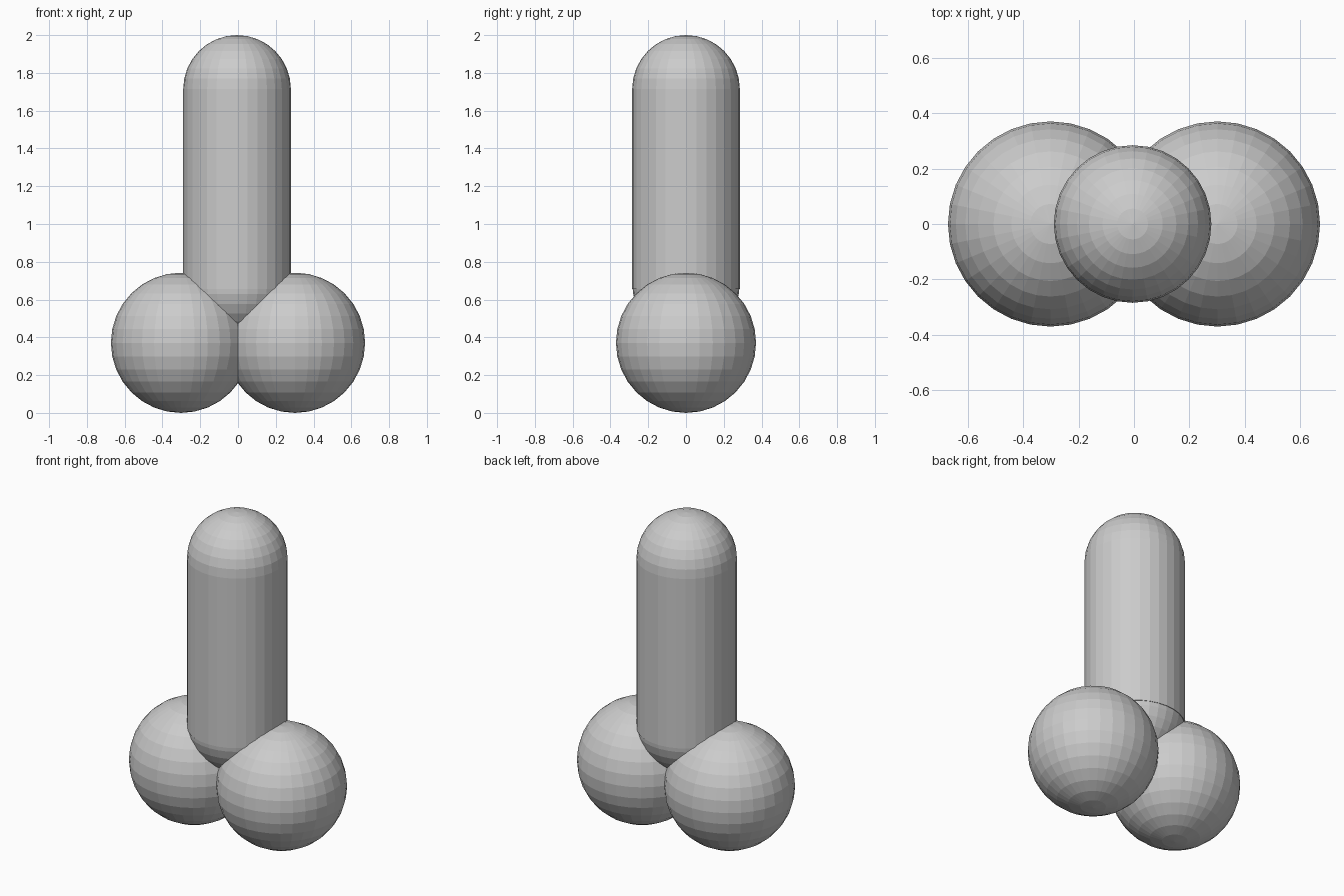
import bpy

cube = bpy.data.objects.get("Cube")
if cube:
    bpy.data.objects.remove(cube, do_unlink=True)

# Single plain grey material
grey = bpy.data.materials.new("plain grey")
grey.use_nodes = True
colour = (0.6, 0.6, 0.6, 1)
grey.diffuse_color = colour
grey.node_tree.nodes["Principled BSDF"].inputs["Base Color"].default_value = colour

COLUMN_X = -0.005
COLUMN_R = 0.285


def finish(name):
    obj = bpy.context.object
    obj.name = name
    obj.data.materials.append(grey)
    return obj


def ball(name, radius, x, z):
    bpy.ops.mesh.primitive_uv_sphere_add(
        segments=32, ring_count=16, radius=radius, location=(x, 0, z))
    return finish(name)


# Two base spheres, overlapping at the middle
for side, sign in (("left", 1), ("right", -1)):
    ball(side + "_base_sphere", 0.371, sign * 0.302, 0.371)

# Upright column with rounded ends
bottom, top = 0.655, 1.715
bpy.ops.mesh.primitive_cylinder_add(
    vertices=32, radius=COLUMN_R, depth=top - bottom,
    location=(COLUMN_X, 0, (bottom + top) / 2))
finish("column")
ball("column_top_dome", COLUMN_R, COLUMN_X, top)
ball("column_bottom_dome", COLUMN_R, COLUMN_X, 0.685)
